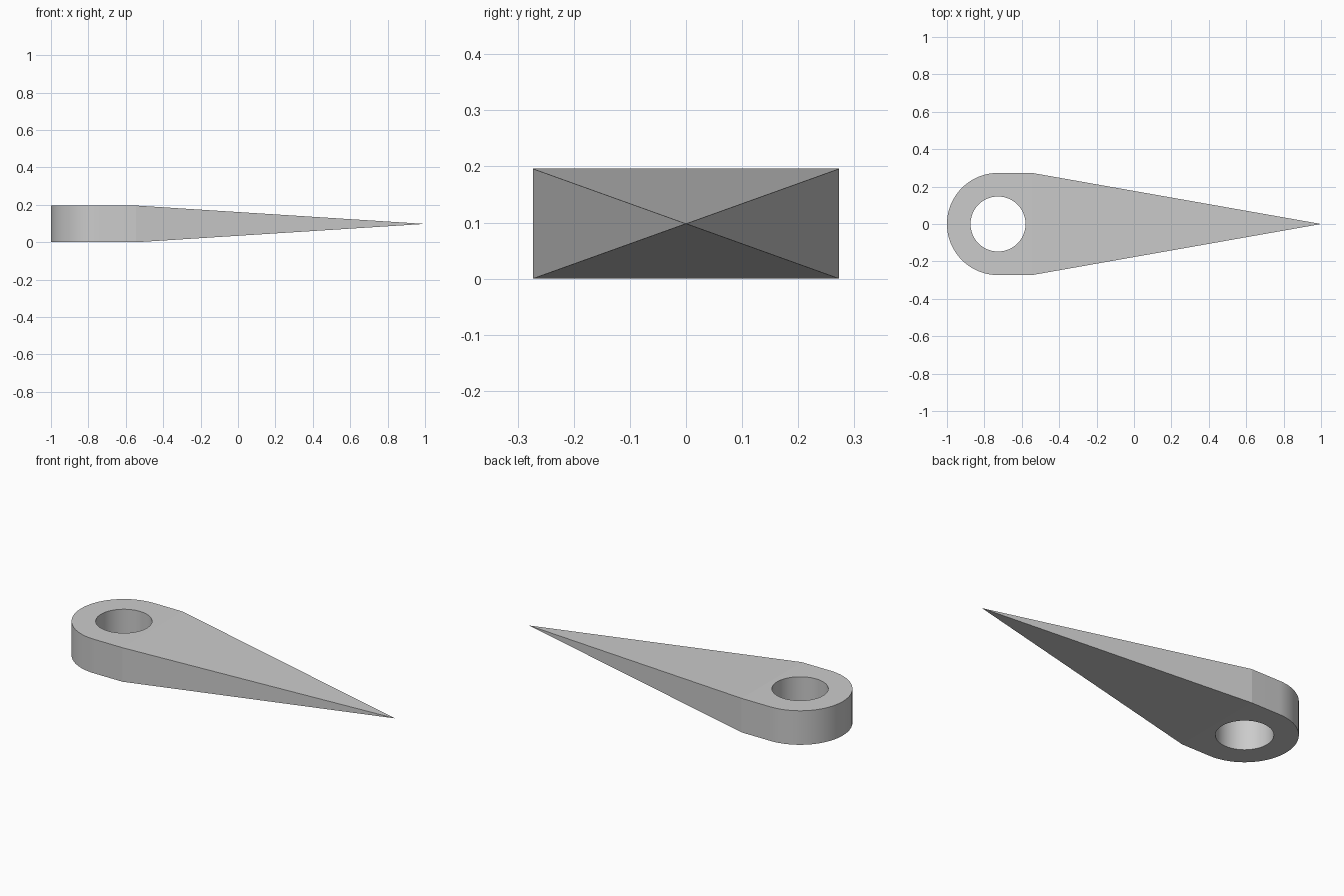
import bpy, bmesh, math

cube = bpy.data.objects.get("Cube")
if cube:
    bpy.data.objects.remove(cube, do_unlink=True)

R, HOLE_R, H = 0.273, 0.147, 0.196
HOLE_X, TAPER_X, TIP_X = -1 + R, -0.545, 1.0
STEPS = 48

grey = bpy.data.materials.new("light_grey")
grey.use_nodes = True
colour = (0.6, 0.6, 0.6, 1)
grey.diffuse_color = colour
grey.node_tree.nodes["Principled BSDF"].inputs["Base Color"].default_value = colour


def add_object(name, bm):
    bmesh.ops.recalc_face_normals(bm, faces=bm.faces)
    mesh = bpy.data.meshes.new(name)
    bm.to_mesh(mesh)
    bm.free()
    mesh.materials.append(grey)
    obj = bpy.data.objects.new(name, mesh)
    bpy.context.collection.objects.link(obj)
    return obj


# Rounded body outline, open at the tapered end
outline = [(TAPER_X, R)]
for i in range(STEPS + 1):
    a = math.pi / 2 + math.pi * i / STEPS
    outline.append((HOLE_X + R * math.cos(a), R * math.sin(a)))
outline.append((TAPER_X, -R))

bm = bmesh.new()
low = [bm.verts.new((x, y, 0)) for x, y in outline]
high = [bm.verts.new((x, y, H)) for x, y in outline]
bm.faces.new(low)
bm.faces.new(high)
for i in range(len(outline) - 1):
    bm.faces.new((low[i], low[i + 1], high[i + 1], high[i]))

# Four-sided taper running to a point
tip = bm.verts.new((TIP_X, 0, H / 2))
corners = [low[0], high[0], high[-1], low[-1]]
for i in range(4):
    bm.faces.new((corners[i], corners[(i + 1) % 4], tip))
pointer = add_object("pointer", bm)

# Round hole through the body
bm = bmesh.new()
bmesh.ops.create_cone(bm, cap_ends=True, segments=2 * STEPS,
                      radius1=HOLE_R, radius2=HOLE_R, depth=3 * H)
bmesh.ops.translate(bm, verts=bm.verts, vec=(HOLE_X, 0, H / 2))
cutter = add_object("hole_cutter", bm)
cutter.hide_render = True

cut = pointer.modifiers.new("hole", 'BOOLEAN')
cut.operation = 'DIFFERENCE'
cut.solver = 'EXACT'
cut.object = cutter
bpy.context.view_layer.objects.active = pointer
bpy.ops.object.modifier_apply(modifier=cut.name)
bpy.data.objects.remove(cutter, do_unlink=True)

# Smooth round walls, flat elsewhere
for face in pointer.data.polygons:
    face.use_smooth = abs(face.normal.z) < 0.01 and face.center.x < TAPER_X
